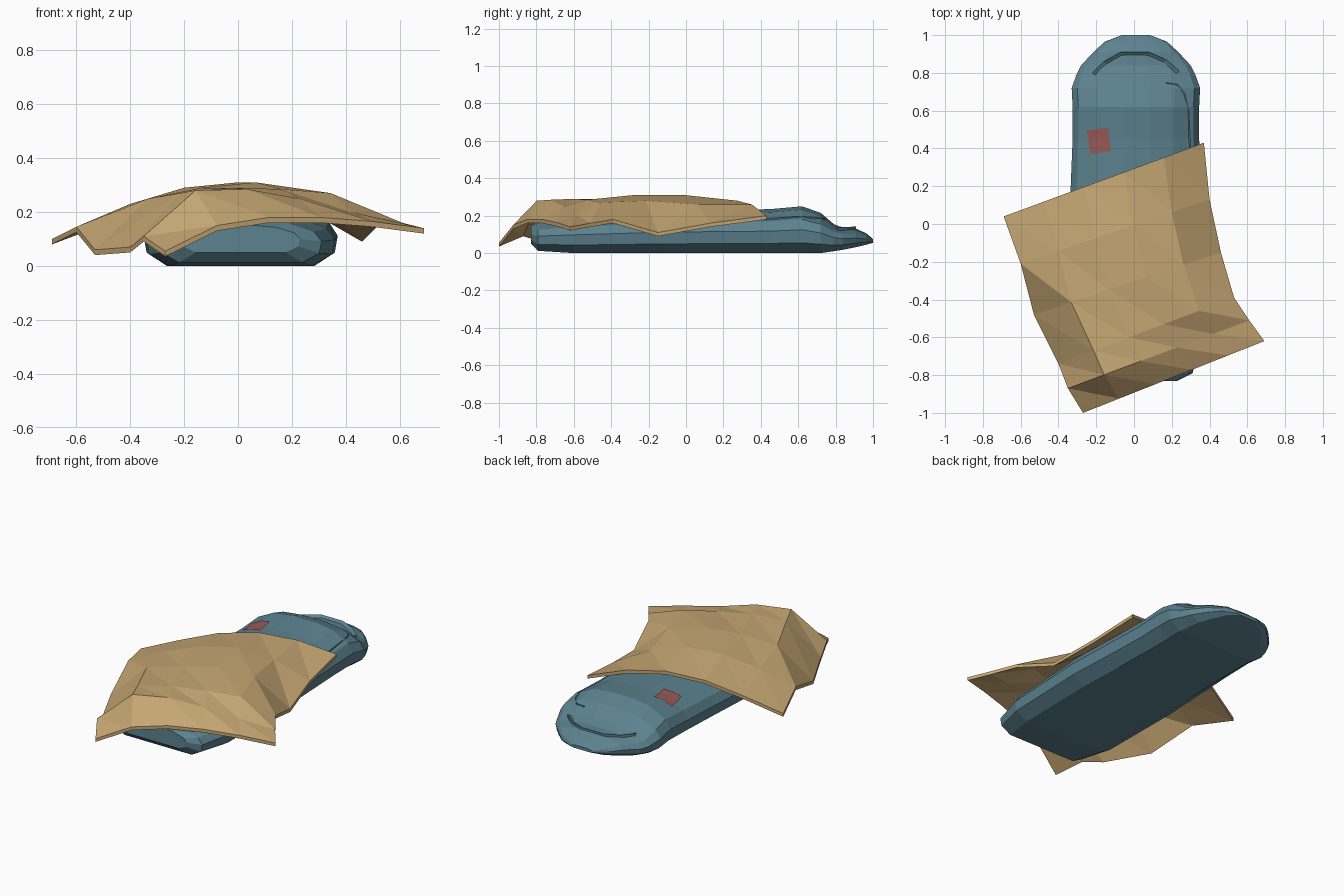
import bpy, bmesh
from mathutils import Vector
from mathutils.bvhtree import BVHTree

if "Cube" in bpy.data.objects:
    bpy.data.objects.remove(bpy.data.objects["Cube"])


def material(name, rgb):
    m = bpy.data.materials.new(name)
    m.diffuse_color = (*rgb, 1)
    m.use_nodes = True
    m.node_tree.nodes["Principled BSDF"].inputs["Base Color"].default_value = m.diffuse_color
    return m


BLUE = material("bag blue", (0.107, 0.223, 0.275))
TAN = material("blanket tan", (0.558, 0.381, 0.171))
RED = material("patch red", (0.32, 0.10, 0.095))


def build(name, verts, faces, mat):
    bm = bmesh.new()
    vs = [bm.verts.new(v) for v in verts]
    for f in faces:
        bm.faces.new([vs[i] for i in f])
    bmesh.ops.recalc_face_normals(bm, faces=bm.faces)
    me = bpy.data.meshes.new(name)
    bm.to_mesh(me)
    bm.free()
    me.materials.append(mat)
    ob = bpy.data.objects.new(name, me)
    bpy.context.collection.objects.link(ob)
    return ob


def loft(rings):
    # closed rings joined in sequence, with both ends capped
    n = len(rings[0])
    verts = [p for r in rings for p in r]
    faces = [(k * n + i, k * n + (i + 1) % n, (k + 1) * n + (i + 1) % n, (k + 1) * n + i)
             for k in range(len(rings) - 1) for i in range(n)]
    last = (len(rings) - 1) * n
    faces += [tuple(range(n)), tuple(range(last, last + n))]
    return verts, faces


# Sleeping bag: lofted sections (y, half width, bottom z, top z)
sections = [(-.83, .22, .05, .15), (-.79, .30, .012, .17), (-.6, .35, 0, .195),
            (-.1, .36, 0, .225), (.2, .345, 0, .23), (.45, .335, 0, .235),
            (.62, .335, 0, .25), (.72, .34, 0, .215), (.79, .315, .01, .155),
            (.84, .29, .018, .135), (.91, .225, .032, .13), (.965, .165, .045, .105),
            (1.0, .075, .055, .075)]
half = [(.76, 0), (.97, .22), (1, .5), (.91, .72), (.6, .93), (.22, 1)]
profile = half + [(-x, z) for x, z in reversed(half)]
rings = [[(.01 + w * px, y, zb + (zt - zb) * pz) for px, pz in profile]
         for y, w, zb, zt in sections]
bag_verts, bag_faces = loft(rings)
build("sleeping_bag", bag_verts, bag_faces, BLUE)
bvh = BVHTree.FromPolygons([Vector(v) for v in bag_verts], bag_faces)


def surface(x, y):
    return bvh.ray_cast(Vector((x, y, 2)), Vector((0, 0, -1)))[0].z


def ridge(name, path, width, height, centre):
    # thin raised wedge following the bag surface
    rs = []
    for x, y in path:
        inward = (Vector(centre) - Vector((x, y))).normalized() * width
        ix, iy = x + inward.x, y + inward.y
        z, zi = surface(x, y), surface(ix, iy)
        rs.append([(x, y, z - .01), (x, y, z + height), (ix, iy, zi - .01)])
    build(name, *loft(rs), BLUE)


# Hood lip and zip seam
ridge("hood_lip", [(-.22, .80), (-.16, .86), (-.07, .91), (.08, .91), (.17, .87), (.24, .81)],
      .03, .015, (.01, .6))
ridge("zip_seam", [(.17, .75), (.23, .74), (.27, .69), (.29, .6), (.30, .4), (.31, .1)],
      .015, .006, (0, .3))

# Sewn patch lying on the bag
N = 4
pv = []
for j in range(N + 1):
    for i in range(N + 1):
        u, v = i / N, j / N
        x = -.23 + .11 * u - .02 * v
        y = .37 + .125 * v + .015 * u
        pv.append((x, y, surface(x, y) + .006))
pf = [(j * (N + 1) + i, j * (N + 1) + i + 1, (j + 1) * (N + 1) + i + 1, (j + 1) * (N + 1) + i)
      for j in range(N) for i in range(N)]
build("patch", pv, pf, RED)

# Draped blanket: left edge, right edge and heights across each row
rows = [((-.69, .04), (.37, .43), (.10, .18, .25, .28, .26, .20)),
        ((-.60, -.21), (.40, .13), (.145, .23, .29, .31, .26, .16)),
        ((-.53, -.48), (.46, -.15), (.06, .25, .29, .31, .28, .11)),
        ((-.40, -.74), (.53, -.39), (.07, .27, .29, .285, .27, .18)),
        ((-.35, -.87), (.61, -.51), (.11, .28, .285, .25, .20, .16)),
        ((-.27, -1.0), (.69, -.62), (.055, .15, .18, .18, .165, .14))]
C = 6
top = []
for left, right, heights in rows:
    for i, z in enumerate(heights):
        p = Vector(left).lerp(Vector(right), i / (C - 1))
        top.append((p.x, p.y, z))
n = len(top)
quads = [(j * C + i, j * C + i + 1, (j + 1) * C + i + 1, (j + 1) * C + i)
         for j in range(len(rows) - 1) for i in range(C - 1)]
tris = [t for a, b, c, d in quads for t in ((a, b, c), (a, c, d))]
border = (list(range(C)) + [j * C + C - 1 for j in range(1, len(rows))]
          + list(range(n - 2, n - C - 1, -1)) + [j * C for j in range(len(rows) - 2, 0, -1)])
rim = [(a, b, b + n, a + n) for a, b in zip(border, border[1:] + border[:1])]
build("blanket", top + [(x, y, z - .02) for x, y, z in top],
      tris + [tuple(i + n for i in t) for t in tris] + rim, TAN)
